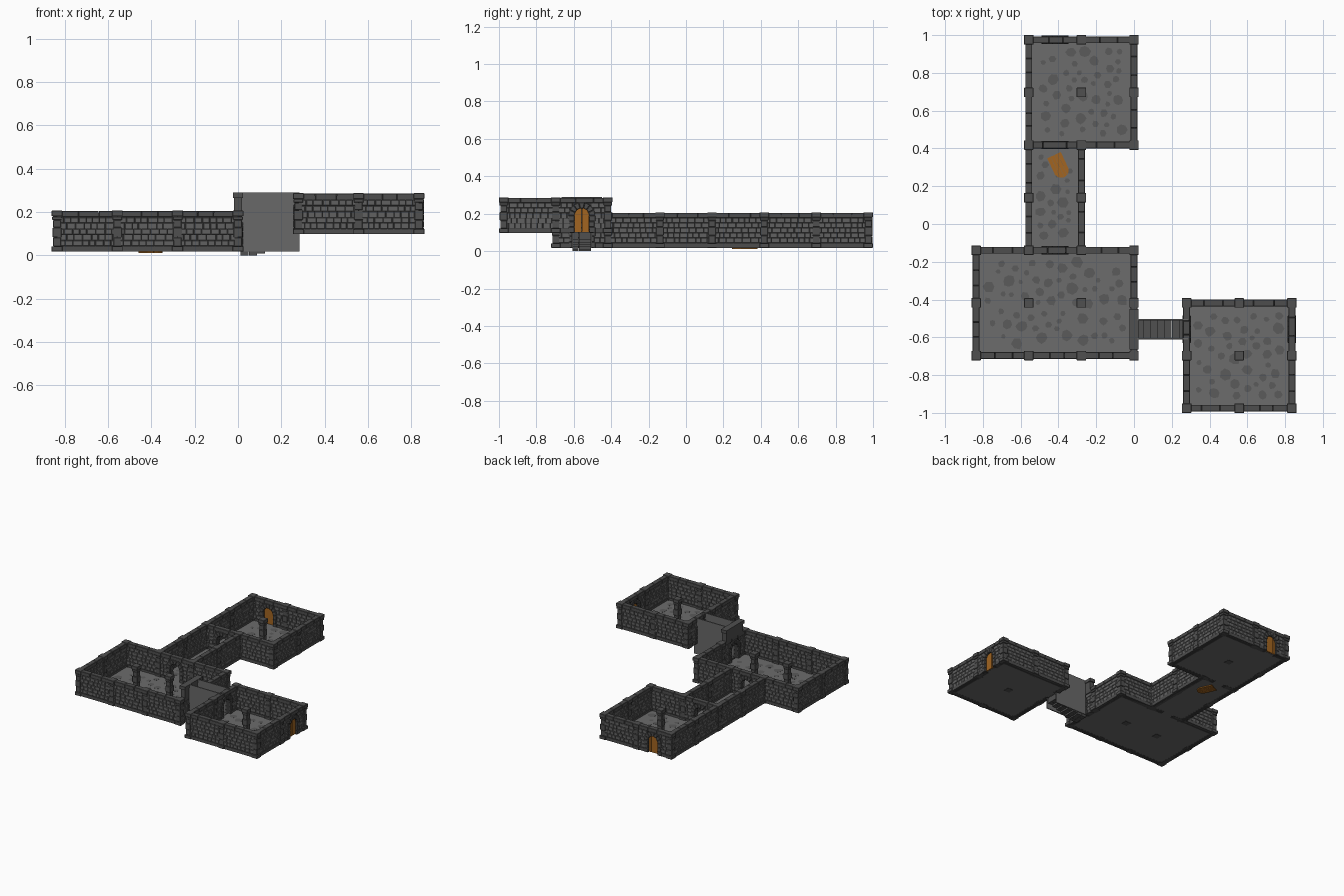
import bpy, bmesh, random
from math import sin, cos, pi, sqrt, radians
from mathutils import Matrix, Vector

if "Cube" in bpy.data.objects:
    bpy.data.objects.remove(bpy.data.objects["Cube"])

random.seed(4)
T = 1.95 / 7            # grid tile
H = 0.187               # wall height
LOW, HIGH = 0.018, 0.098
SPRING, R_IN, R_OUT = 0.092, 0.04, 0.072
parts = {}


def bm_for(name):
    return parts.setdefault(name, bmesh.new())


def prism(name, pts, y0, y1, M):
    """Extrude an x-z outline between two depths."""
    bm = bm_for(name)
    a = [bm.verts.new(M @ Vector((x, y0, z))) for x, z in pts]
    b = [bm.verts.new(M @ Vector((x, y1, z))) for x, z in pts]
    bm.faces.new(a)
    bm.faces.new(b[::-1])
    n = len(pts)
    for i in range(n):
        bm.faces.new((a[i], b[i], b[(i + 1) % n], a[(i + 1) % n]))


def box(name, x0, x1, y0, y1, z0, z1, M=Matrix()):
    prism(name, [(x0, z0), (x1, z0), (x1, z1), (x0, z1)], y0, y1, M)


def arch(r, n=8):
    return [(r * cos(pi * i / n), SPRING + r * sin(pi * i / n)) for i in range(n + 1)]


def door(name, M, half=0.008):
    """Arched door of upright planks."""
    n, w = 4, 2 * R_IN / 4
    top = lambda x: SPRING + sqrt(max(R_IN ** 2 - x * x, 0))
    for i in range(n):
        a, b = -R_IN + i * w + 0.0006, -R_IN + (i + 1) * w - 0.0006
        m = (a + b) / 2
        prism(name, [(a, 0.004), (b, 0.004), (b, top(b)), (m, top(m)), (a, top(a))],
              -half, half, M)


def wall(M, opening):
    e = T / 2
    # core with optional arched opening
    if opening:
        pts = [(e, 0), (e, H - 0.01), (-e, H - 0.01), (-e, 0), (-R_IN, 0)] + arch(R_IN)[::-1] + [(R_IN, 0)]
    else:
        pts = [(-e, 0), (e, 0), (e, H - 0.01), (-e, H - 0.01)]
    prism("wall_core", pts, -0.012, 0.012, M)
    # coping stones with sloped ends
    cuts = [-e, -e / 3 + random.uniform(-.02, .02), e / 3 + random.uniform(-.02, .02), e]
    for a, b in zip(cuts, cuts[1:]):
        box("wall_coping", a + 0.0006, b - 0.0006, -0.018, 0.018, 0.159, H, M)
    # plinth
    for a, b in ([(-e, -R_OUT + 0.01), (R_OUT - 0.01, e)] if opening else [(-e, e)]):
        box("wall_plinth", a, b, -0.018, 0.018, 0, 0.024, M)
    # staggered brick courses
    for r in range(5):
        z0 = 0.025 + r * 0.0268
        z1 = z0 + 0.0252
        gap = 0
        if opening:
            dz = max(z0 - SPRING, 0)
            gap = sqrt(max((R_OUT - 0.008) ** 2 - dz * dz, 0))
        for lo, hi in ([(-e, -gap), (gap, e)] if gap else [(-e, e)]):
            x = lo
            while x < hi - 1e-5:
                nx = min(x + random.uniform(0.026, 0.046), hi)
                if hi - nx < 0.014:
                    nx = hi
                d = random.uniform(0.0145, 0.017)
                box("wall_bricks", x + 0.0009, nx - 0.0009, -d, d, z0, z1, M)
                x = nx
    if opening:
        # jamb blocks and arch stones
        for s in (-1, 1):
            for k in range(3):
                a, b = sorted((s * R_IN, s * (R_OUT - 0.005 * (k % 2))))
                box("arch_stones", a, b, -0.022, 0.022, k * SPRING / 3 + 0.0006,
                    (k + 1) * SPRING / 3 - 0.0006, M)
        n = 7
        for k in range(n):
            t0, t1 = pi * k / n + 0.012, pi * (k + 1) / n - 0.012
            prism("arch_stones", [(r * cos(t), SPRING + r * sin(t)) for r, t in
                  ((R_IN, t0), (R_OUT, t0), (R_OUT, t1), (R_IN, t1))], -0.022, 0.022, M)


def pillar(x, y, z):
    M = Matrix.Translation((x, y, z))
    for w, a, b in ((0.025, 0, 0.024), (0.018, 0.024, 0.065), (0.021, 0.066, 0.110),
                    (0.018, 0.111, 0.145), (0.022, 0.146, 0.162), (0.025, 0.163, H + 0.002)):
        box("pillars", -w, w, -w, w, a, b, M)


def at(i, j):
    return i * T, (j - 3.5) * T


# rooms as grid rectangles: i0, i1, j0, j1, base height
rooms = [(-3, 0, 1, 3, LOW), (-2, -1, 3, 5, LOW), (-2, 0, 5, 7, LOW), (1, 3, 0, 2, HIGH)]
openings = {(-2, 3, 0): False, (-2, 5, 0): False, (-2, 7, 0): True,
            (0, 1, 1): False, (1, 1, 1): False, (3, 1, 1): True}
edges, posts = {}, {}
for i0, i1, j0, j1, z in rooms:
    for i in range(i0, i1):
        edges[i, j0, 0] = edges[i, j1, 0] = z
    for j in range(j0, j1):
        edges[i0, j, 1] = edges[i1, j, 1] = z
    for i in range(i0, i1 + 1):
        for j in range(j0, j1 + 1):
            posts[i, j] = z
    # floor slab with irregular flagstones
    (x0, y0), (x1, y1) = at(i0, j0), at(i1, j1)
    box("floor", x0, x1, y0, y1, z + 0.001, z + 0.008)
    placed = []
    for _ in range(400):
        r = random.uniform(0.014, 0.034)
        cx, cy = random.uniform(x0 + .06, x1 - .06), random.uniform(y0 + .06, y1 - .06)
        if len(placed) > 13 * (i1 - i0) * (j1 - j0) or \
           any((cx - a) ** 2 + (cy - b) ** 2 < (r + c + .008) ** 2 for a, b, c in placed):
            continue
        placed.append((cx, cy, r))
        n = random.choice((6, 7, 8))
        M = Matrix.Translation((cx, cy, z + 0.008)) @ Matrix.Rotation(pi / 2, 4, 'X')
        prism("flagstones", [(q * cos(2 * pi * k / n), q * sin(2 * pi * k / n)) for k in range(n)
              for q in [r * random.uniform(.78, 1.05)]], -0.0012, 0.0005, M)

for (i, j, vertical), z in edges.items():
    x, y = at(i + (0 if vertical else .5), j + (.5 if vertical else 0))
    M = Matrix.Translation((x, y, z)) @ Matrix.Rotation(pi / 2 * vertical, 4, 'Z')
    key = (i, j, vertical)
    wall(M, key in openings)
    if openings.get(key):
        door("doors", M)
for (i, j), z in posts.items():
    pillar(*at(i, j), z)

# fallen door on the corridor floor, arched end towards the front
M = Matrix.Translation((-0.425, 0.368, 0.021)) @ Matrix.Rotation(radians(-155), 4, 'Z') \
    @ Matrix.Rotation(-pi / 2, 4, 'X')
door("fallen_door", M, 0.009)

# stair passage between the two levels
S = Matrix.Translation((0, -2 * T, 0))
n = 7
for k in range(n):
    x0, x1 = 0.012 + k * 0.0375, 0.012 + (k + 1) * 0.0375
    top = 0.026 + k * 0.0125
    for a, b in ((-0.05, -0.017), (-0.016, 0.016), (0.017, 0.05)):
        box("stairs", x0 + .0006, x1, a, b, max(top - 0.042, 0), top, S)
for s in (-1, 1):
    a, b = sorted((s * 0.047, s * 0.055))
    box("passage_sides", 0.018, 0.285, a, b, LOW, 0.29, S)
# raised wall over the lower doorway
for z0, z1, w, d in ((0.2, 0.265, 0.10, 0.018), (0.266, 0.29, 0.108, 0.023)):
    box("raised_wall", -d, d, -w, w, z0, z1, S)

colours = {"wall_core": (.04,) * 3, "wall_coping": (.075,) * 3, "wall_plinth": (.075,) * 3,
           "wall_bricks": (.12,) * 3, "arch_stones": (.075,) * 3, "pillars": (.08,) * 3,
           "floor": (.15,) * 3, "flagstones": (.105,) * 3, "stairs": (.08,) * 3,
           "passage_sides": (.14,) * 3, "raised_wall": (.08,) * 3,
           "doors": (.36, .13, .015), "fallen_door": (.36, .13, .015)}
for name, bm in parts.items():
    bmesh.ops.recalc_face_normals(bm, faces=bm.faces)
    mesh = bpy.data.meshes.new(name)
    bm.to_mesh(mesh)
    bm.free()
    ob = bpy.data.objects.new(name, mesh)
    bpy.context.collection.objects.link(ob)
    mat = bpy.data.materials.new(name)
    mat.diffuse_color = (*colours[name], 1)
    mat.use_nodes = True
    mat.node_tree.nodes["Principled BSDF"].inputs["Base Color"].default_value = mat.diffuse_color
    mesh.materials.append(mat)
    if name in ("wall_bricks", "wall_coping", "pillars", "arch_stones"):
        bev = ob.modifiers.new("chamfer", 'BEVEL')
        bev.width, bev.segments = 0.0018, 1
